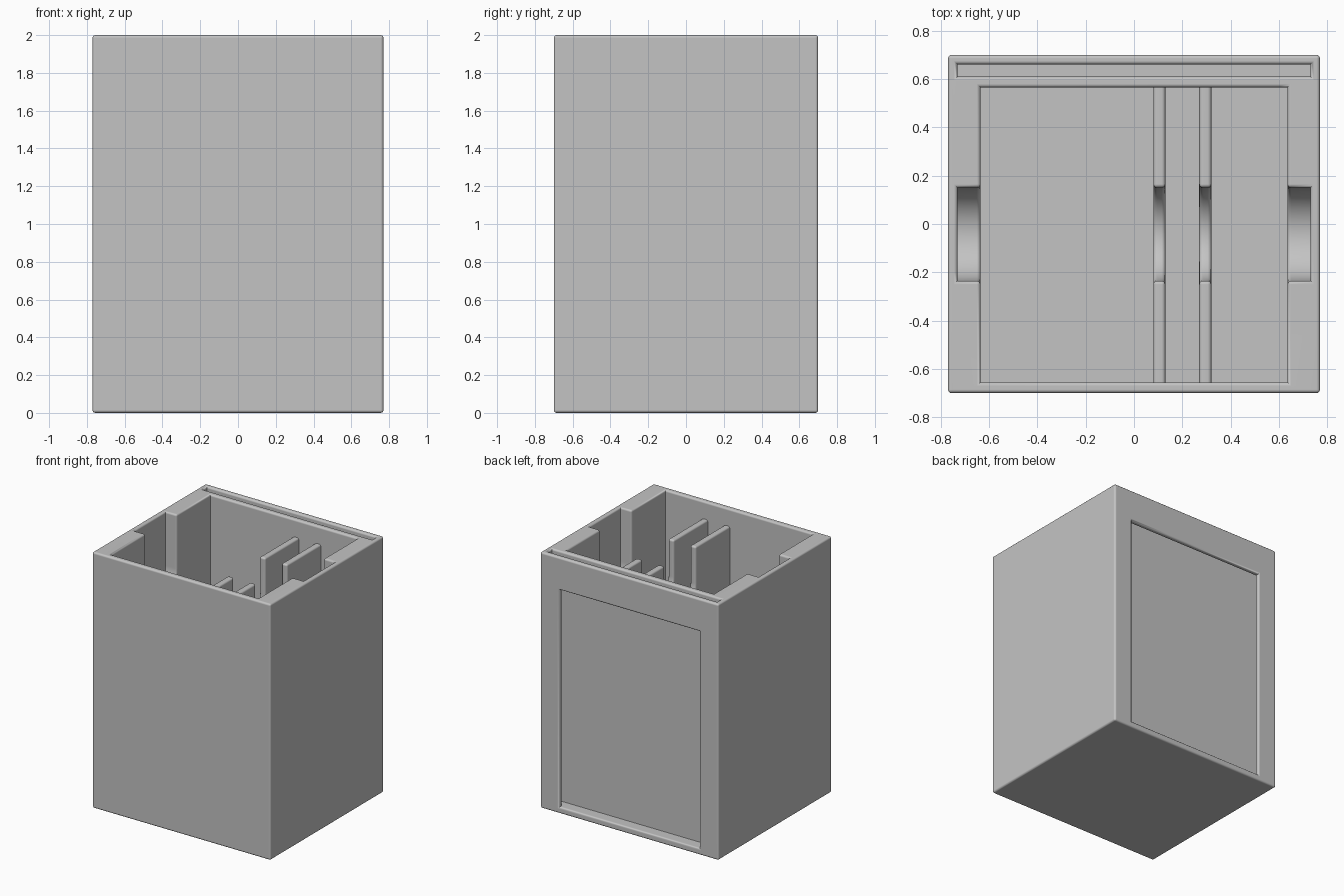
import bpy
import bmesh
import math

cube = bpy.data.objects.get("Cube")
if cube:
    bpy.data.objects.remove(cube, do_unlink=True)

# Main dimensions
HX, HY, TOP = 0.77, 0.70, 2.0          # outer half sizes and height
FLOOR = 0.05                           # floor thickness
CAV_X, CAV_Y0, CAV_Y1 = 0.635, -0.655, 0.565
SLOT_X, SLOT_Y0, SLOT_Y1 = 0.73, 0.61, 0.66
WIN_X, WIN_TOP = 0.605, 1.745
NOTCH_Y, NOTCH_R, NOTCH_Z = -0.0425, 0.1925, 1.58
DIV_TOP, DIV_T = 1.865, 0.05
DIVIDERS = (0.08, 0.27)
ARC_STEPS = 16


def solid(x, y, z):
    """True where the holder has material."""
    if abs(x) > HX or abs(y) > HY or not 0 < z < TOP:
        return False
    # finger notch through dividers and into both side walls
    if abs(x) < SLOT_X and abs(y - NOTCH_Y) < NOTCH_R and z > NOTCH_Z:
        return False
    # sliding panel slot and the window behind it
    if abs(x) < SLOT_X and SLOT_Y0 < y < SLOT_Y1 and z > FLOOR:
        return False
    if abs(x) < WIN_X and y > SLOT_Y1 and FLOOR < z < WIN_TOP:
        return False
    # main compartment with its upright dividers
    if abs(x) < CAV_X and CAV_Y0 < y < CAV_Y1 and z > FLOOR:
        return z < DIV_TOP and any(d < x < d + DIV_T for d in DIVIDERS)
    return True


# Grid planes along each axis
xs = {s * v for v in (HX, SLOT_X, CAV_X, WIN_X) for s in (-1, 1)}
xs |= {d + t for d in DIVIDERS for t in (0, DIV_T)}
ys = {-HY, CAV_Y0, CAV_Y1, SLOT_Y0, SLOT_Y1, HY}
ys |= {NOTCH_Y + NOTCH_R * math.cos(math.pi * i / ARC_STEPS)
       for i in range(ARC_STEPS + 1)}
zs = {0.0, FLOOR, NOTCH_Z, WIN_TOP, DIV_TOP, TOP}
planes = [sorted(s) for s in (xs, ys, zs)]


def cell_solid(cell):
    mid = []
    for i, p in zip(cell, planes):
        if i < 0 or i >= len(p) - 1:
            return False
        mid.append((p[i] + p[i + 1]) / 2)
    return solid(*mid)


bm = bmesh.new()
corner_verts = {}


def vert(idx):
    if idx not in corner_verts:
        x, y, z = (p[i] for p, i in zip(planes, idx))
        # round the bottom of the finger notch
        if z == NOTCH_Z:
            z -= math.sqrt(max(0.0, NOTCH_R ** 2 - (y - NOTCH_Y) ** 2))
        corner_verts[idx] = bm.verts.new((x, y, z))
    return corner_verts[idx]


# Skin the boundary between material and air
for i in range(len(planes[0]) - 1):
    for j in range(len(planes[1]) - 1):
        for k in range(len(planes[2]) - 1):
            cell = (i, j, k)
            if not cell_solid(cell):
                continue
            for axis in range(3):
                u, w = (axis + 1) % 3, (axis + 2) % 3
                for side in (0, 1):
                    other = list(cell)
                    other[axis] += 2 * side - 1
                    if cell_solid(other):
                        continue
                    ring = []
                    for du, dw in ((0, 0), (1, 0), (1, 1), (0, 1)):
                        c = list(cell)
                        c[axis] += side
                        c[u] += du
                        c[w] += dw
                        ring.append(vert(tuple(c)))
                    bm.faces.new(ring if side else ring[::-1])

# Merge flat areas, then round every outward edge
bmesh.ops.recalc_face_normals(bm, faces=bm.faces[:])
bmesh.ops.dissolve_limit(bm, angle_limit=math.radians(1),
                         verts=bm.verts[:], edges=bm.edges[:])
rims = [e for e in bm.edges
        if e.is_manifold and e.is_convex and e.calc_face_angle(0) > 0.6]
bmesh.ops.bevel(bm, geom=rims, offset=0.015, offset_type='OFFSET', segments=3,
                profile=0.5, affect='EDGES', clamp_overlap=False)

mesh = bpy.data.meshes.new("card_holder")
bm.to_mesh(mesh)
bm.free()
holder = bpy.data.objects.new("card_holder", mesh)
bpy.context.scene.collection.objects.link(holder)

# Plain grey material
grey = bpy.data.materials.new("plain_grey")
grey.use_nodes = True
colour = (0.55, 0.55, 0.55, 1)
grey.diffuse_color = colour
grey.node_tree.nodes["Principled BSDF"].inputs["Base Color"].default_value = colour
mesh.materials.append(grey)

# Smooth rims and flat walls
for o in bpy.context.selected_objects:
    o.select_set(False)
holder.select_set(True)
bpy.context.view_layer.objects.active = holder
bpy.ops.object.shade_smooth_by_angle(angle=math.radians(40))
weighted = holder.modifiers.new("flat_walls", 'WEIGHTED_NORMAL')
weighted.keep_sharp = True
